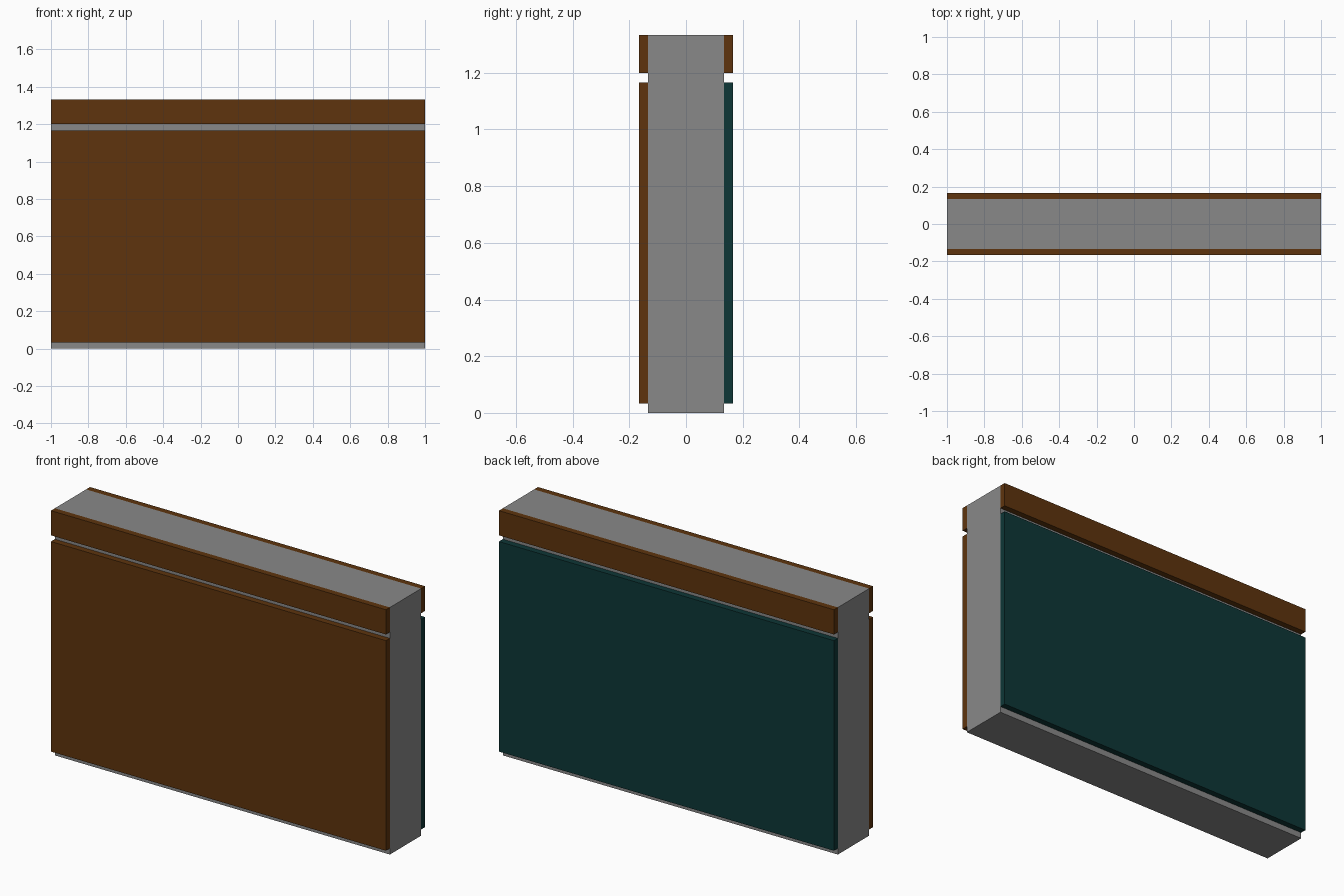
import bpy

if "Cube" in bpy.data.objects:
    bpy.data.objects.remove(bpy.data.objects["Cube"])


def material(name, rgb):
    m = bpy.data.materials.new(name)
    m.diffuse_color = (*rgb, 1.0)
    m.use_nodes = True
    m.node_tree.nodes["Principled BSDF"].inputs["Base Color"].default_value = m.diffuse_color
    return m


grey = material("grey", (0.25, 0.25, 0.25))
brown = material("brown", (0.112, 0.0343, 0.004))
teal = material("dark_teal", (0.004, 0.037, 0.037))


def box(name, y0, y1, z0, z1, mat):
    """Full-width box spanning the given depth and height."""
    bpy.ops.mesh.primitive_cube_add(size=1, location=(0, (y0 + y1) / 2, (z0 + z1) / 2))
    ob = bpy.context.object
    ob.name = name
    ob.scale = (2, y1 - y0, z1 - z0)
    bpy.ops.object.transform_apply(location=False, rotation=False, scale=True)
    ob.data.materials.append(mat)
    return ob


U = 1 / 30            # gap and board thickness
IN, OUT = 4 * U, 5 * U

# Solid wall core
box("wall_core", -IN, IN, 0, 40 * U, grey)

# Large boards: brown on the front, teal on the back
box("front_panel", -OUT, -IN, U, 35 * U, brown)
box("back_panel", IN, OUT, U, 35 * U, teal)

# Top trim strips on both sides
box("front_top_trim", -OUT, -IN, 36 * U, 40 * U, brown)
box("back_top_trim", IN, OUT, 36 * U, 40 * U, brown)
